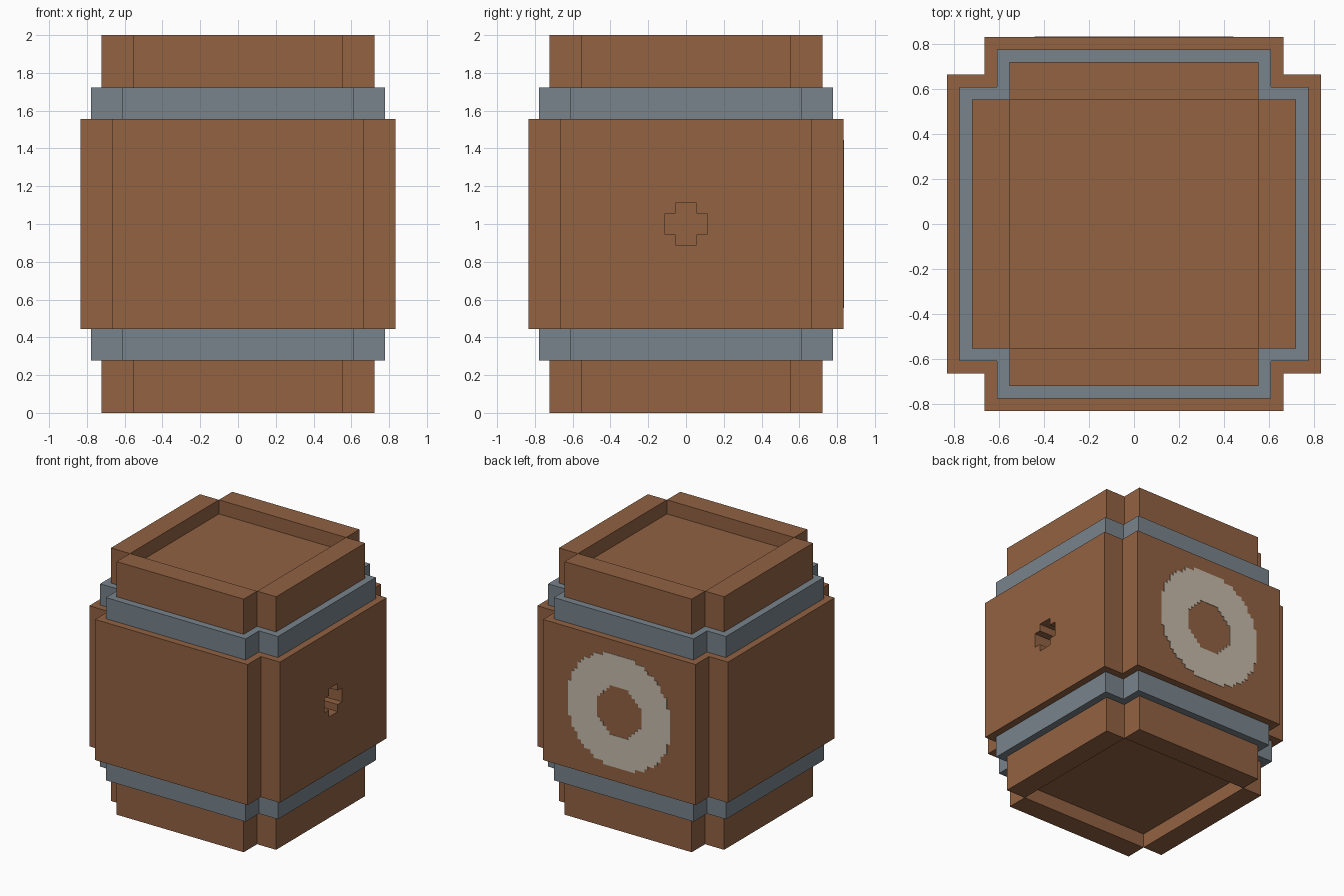
import bpy, bmesh, math

if "Cube" in bpy.data.objects:
    bpy.data.objects.remove(bpy.data.objects["Cube"])

U = 1 / 18  # building grid unit; the barrel is 36 units tall


def material(name, srgb):
    m = bpy.data.materials.new(name)
    lin = [((c / 255 + 0.055) / 1.055) ** 2.4 for c in srgb]
    m.diffuse_color = (*lin, 1)
    m.use_nodes = True
    m.node_tree.nodes["Principled BSDF"].inputs["Base Color"].default_value = m.diffuse_color
    return m


WOOD = material("brown wood", (146, 98, 66))
METAL = material("grey metal", (120, 131, 139))
PALE = material("pale paint", (198, 187, 171))


def finish(name, bm, mat):
    bmesh.ops.recalc_face_normals(bm, faces=bm.faces)
    me = bpy.data.meshes.new(name)
    bm.to_mesh(me)
    bm.free()
    me.materials.append(mat)
    ob = bpy.data.objects.new(name, me)
    bpy.context.collection.objects.link(ob)
    return ob


def box(name, lo, hi, mat):
    bm = bmesh.new()
    bmesh.ops.create_cube(bm, size=1)
    for v in bm.verts:
        v.co = [(hi[i] if v.co[i] > 0 else lo[i]) * U for i in range(3)]
    return finish(name, bm, mat)


def cross_prism(name, reach, arm, lo, hi, place, mat):
    """Extrude a plus-shaped outline; place maps (a, b, depth) to xyz."""
    r, a = reach, arm
    pts = [(r, -a), (r, a), (a, a), (a, r), (-a, r), (-a, a),
           (-r, a), (-r, -a), (-a, -a), (-a, -r), (a, -r), (a, -a)]
    bm = bmesh.new()
    rings = [[bm.verts.new([c * U for c in place(p, q, d)]) for p, q in pts]
             for d in (lo, hi)]
    for ring in rings:
        bm.faces.new(ring)
    for i in range(12):
        j = (i + 1) % 12
        bm.faces.new((rings[0][i], rings[0][j], rings[1][j], rings[1][i]))
    return finish(name, bm, mat)


def upright(a, b, d):
    return (a, b, d)


# Barrel body with a plus-shaped tap hole in the right side
body = cross_prism("barrel_body", 15, 12, 8, 28, upright, WOOD)
cutter = cross_prism("tap_hole_cutter", 2, 1, 12, 16,
                     lambda a, b, d: (d, a, b + 18), WOOD)
cutter.hide_render = True
mod = body.modifiers.new("tap_hole", 'BOOLEAN')
mod.operation = 'DIFFERENCE'
mod.solver = 'EXACT'
mod.object = cutter
bpy.context.view_layer.objects.active = body
bpy.ops.object.modifier_apply(modifier=mod.name)
bpy.data.objects.remove(cutter)

# Metal hoops
cross_prism("lower_hoop", 14, 11, 5, 8, upright, METAL)
cross_prism("upper_hoop", 14, 11, 28, 31, upright, METAL)

# Both ends: four rim boards around a sunken lid
for end, z0, z1, l0, l1 in (("bottom", 0, 5, 2, 5), ("top", 31, 36, 31, 34)):
    box(end + "_lid", (-10, -10, l0), (10, 10, l1), WOOD)
    for side, s in (("left", -1), ("right", 1)):
        x = sorted((10 * s, 13 * s))
        box(f"{end}_{side}_board", (x[0], -10, z0), (x[1], 10, z1), WOOD)
    for side, s in (("front", -1), ("back", 1)):
        y = sorted((10 * s, 13 * s))
        box(f"{end}_{side}_board", (-10, y[0], z0), (10, y[1], z1), WOOD)

# Plain stepped ring painted on the back
bm = bmesh.new()
step, n, y = U / 2, 17, 15 * U + 0.003
for i in range(-n, n):
    for k in range(-n, n):
        if 7.0 < math.hypot(i + 0.5, k + 0.5) < 16.4:
            corners = ((i, k), (i, k + 1), (i + 1, k + 1), (i + 1, k))
            bm.faces.new([bm.verts.new((a * step, y, 1 + b * step))
                          for a, b in corners])
bmesh.ops.remove_doubles(bm, verts=bm.verts, dist=0.001)
solid = bmesh.ops.extrude_face_region(bm, geom=bm.faces[:])
for v in solid["geom"]:
    if isinstance(v, bmesh.types.BMVert):
        v.co.y -= 0.004
bmesh.ops.dissolve_limit(bm, angle_limit=0.01, verts=bm.verts, edges=bm.edges)
finish("painted_ring", bm, PALE)
